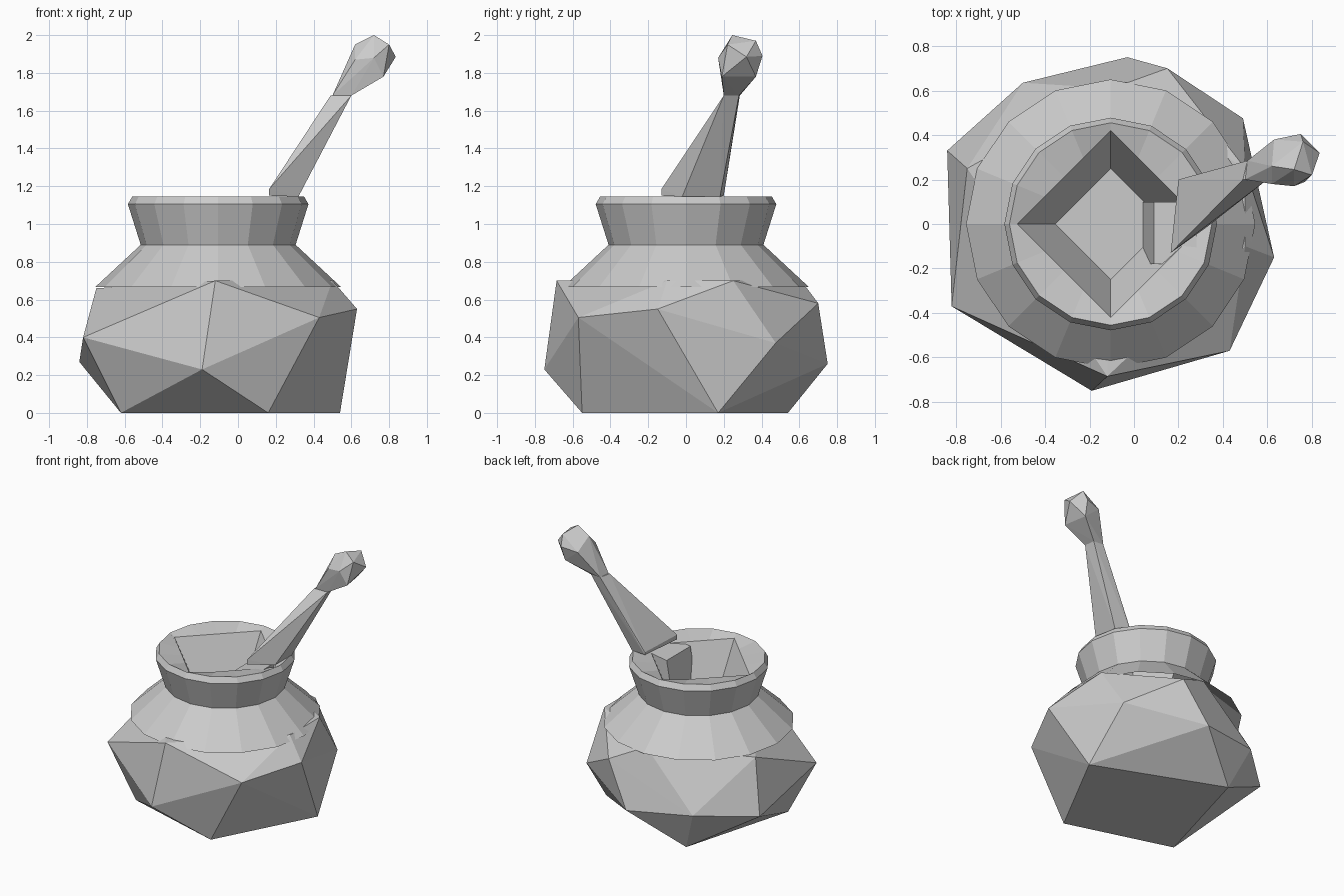
import bpy, bmesh
from math import cos, sin, pi

if "Cube" in bpy.data.objects:
    bpy.data.objects.remove(bpy.data.objects["Cube"], do_unlink=True)

grey = bpy.data.materials.new("plain grey")
grey.use_nodes = True
grey.diffuse_color = (0.6, 0.6, 0.6, 1)
grey.node_tree.nodes["Principled BSDF"].inputs["Base Color"].default_value = (0.6, 0.6, 0.6, 1)


def finish(name, bm):
    bmesh.ops.recalc_face_normals(bm, faces=bm.faces)
    mesh = bpy.data.meshes.new(name)
    bm.to_mesh(mesh)
    bm.free()
    mesh.materials.append(grey)
    obj = bpy.data.objects.new(name, mesh)
    bpy.context.scene.collection.objects.link(obj)
    return obj


def hull(name, points):
    """Faceted solid wrapped around a few corner points."""
    bm = bmesh.new()
    for p in points:
        bm.verts.new(p)
    out = bmesh.ops.convex_hull(bm, input=bm.verts[:])
    bmesh.ops.delete(bm, geom=[v for v in out["geom_interior"]
                               if isinstance(v, bmesh.types.BMVert)], context="VERTS")
    return finish(name, bm)


def loft(name, rings, sides=16, centre=-0.105):
    """Stacked rings (radius, height, is_diamond), last ring capped."""
    bm = bmesh.new()
    loops = []
    for r, z, diamond in rings:
        loop = []
        for i in range(sides):
            a = 2 * pi * i / sides
            k = r / (abs(cos(a)) + abs(sin(a))) if diamond else r
            loop.append(bm.verts.new((centre + k * cos(a), k * sin(a), z)))
        loops.append(loop)
    for low, high in zip(loops, loops[1:]):
        for i in range(sides):
            j = (i + 1) % sides
            bm.faces.new((low[i], low[j], high[j], high[i]))
    bm.faces.new(loops[-1])
    return finish(name, bm)


# Rough-cut pot belly
hull("pot_body", [
    (0.16, -0.55, 0), (0.54, 0.17, 0), (-0.38, 0.54, 0), (-0.62, -0.32, 0),
    (-0.19, -0.75, 0.23), (-0.03, 0.75, 0.26), (-0.84, 0.33, 0.27),
    (-0.50, 0.635, 0.30), (0.49, 0.475, 0.37), (-0.82, -0.37, 0.40),
    (0.43, -0.57, 0.505), (0.63, -0.15, 0.55), (0.15, 0.70, 0.58),
    (-0.75, 0.25, 0.66), (-0.12, -0.685, 0.70), (0.50, 0.25, 0.70),
    (-0.10, 0.61, 0.70), (0.50, -0.10, 0.70),
])

# Shoulder, flared collar and the diamond-shaped hollow
loft("shoulder_and_collar", [
    (0.65, 0.667, False), (0.41, 0.89, False),
    (0.478, 1.105, False), (0.455, 1.145, False),
    (0.42, 1.12, True), (0.25, 0.82, True),
])

# Ledge inside the hollow, under the handle
hull("inner_ledge", [(x, y, z) for y in (-0.18, 0.10)
                     for x, z in ((0.04, 0.82), (0.20, 0.82), (0.09, 1.10), (0.28, 1.13))])

# Tapered pestle handle resting on the rim
hull("pestle_handle", [
    (0.165, -0.13, 1.15), (0.165, -0.13, 1.185), (0.20, 0.20, 1.15), (0.20, 0.20, 1.17),
    (0.32, -0.02, 1.145), (0.32, 0.18, 1.145),
    (0.49, 0.20, 1.68), (0.51, 0.285, 1.68), (0.60, 0.20, 1.68), (0.59, 0.28, 1.68),
])

# Faceted pestle knob
hull("pestle_knob", [
    (0.50, 0.20, 1.68), (0.51, 0.285, 1.68), (0.60, 0.20, 1.68), (0.59, 0.28, 1.68),
    (0.77, 0.19, 1.78), (0.74, 0.37, 1.78), (0.62, 0.18, 1.87), (0.63, 0.38, 1.87),
    (0.72, 0.17, 1.88), (0.835, 0.32, 1.885), (0.75, 0.405, 1.89), (0.80, 0.22, 1.95),
    (0.62, 0.26, 1.95), (0.72, 0.245, 2.0), (0.76, 0.37, 1.97),
])
